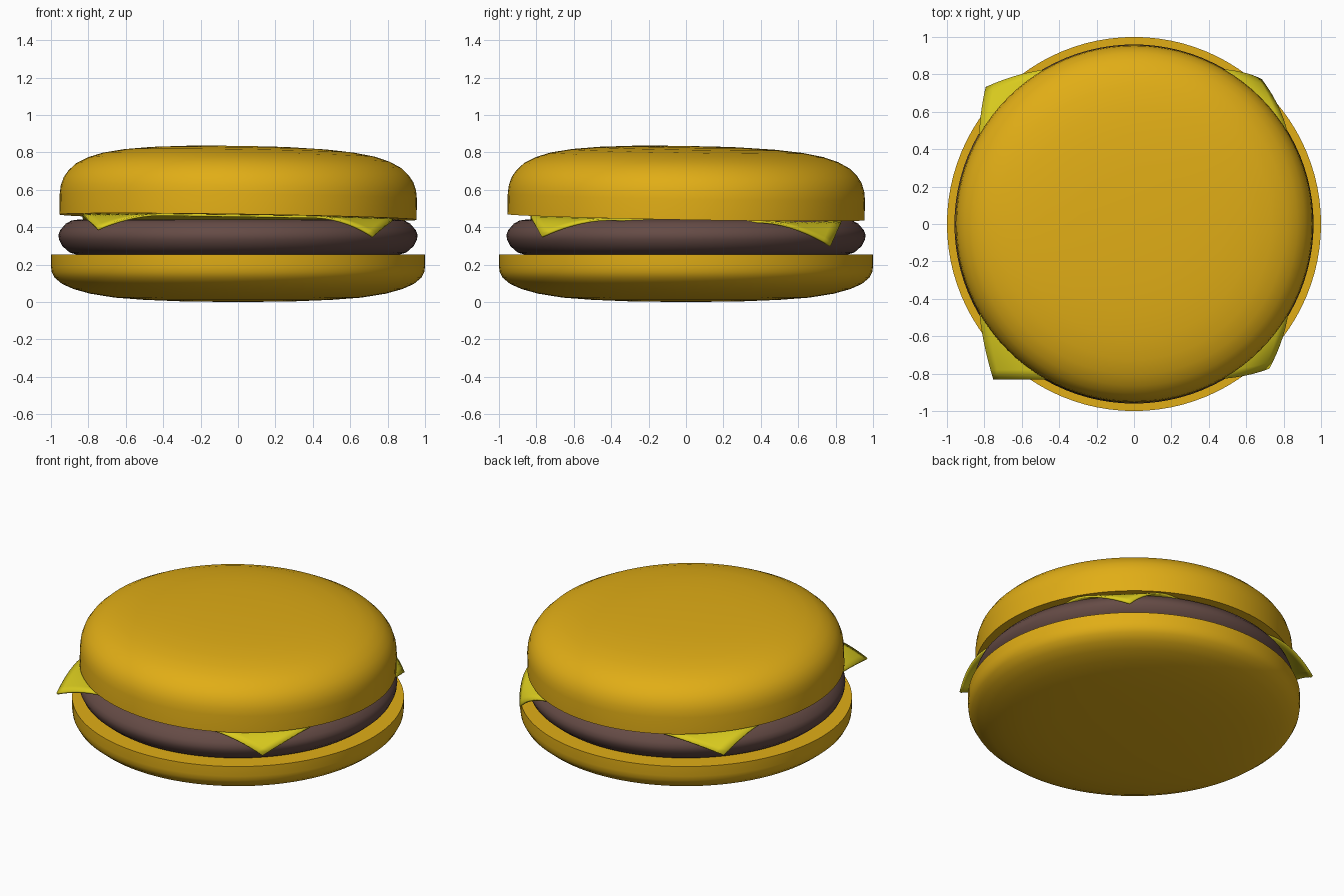
import bpy, bmesh, math
from mathutils import Matrix, Vector

if "Cube" in bpy.data.objects:
    bpy.data.objects.remove(bpy.data.objects["Cube"])


def material(name, rgb):
    mat = bpy.data.materials.new(name)
    mat.diffuse_color = (*rgb, 1)
    mat.use_nodes = True
    mat.node_tree.nodes["Principled BSDF"].inputs["Base Color"].default_value = mat.diffuse_color
    return mat


def finish(name, bm, mat, angle=40):
    bmesh.ops.recalc_face_normals(bm, faces=bm.faces)
    mesh = bpy.data.meshes.new(name)
    bm.to_mesh(mesh)
    bm.free()
    mesh.materials.append(mat)
    obj = bpy.data.objects.new(name, mesh)
    bpy.context.collection.objects.link(obj)
    bpy.ops.object.select_all(action='DESELECT')
    bpy.context.view_layer.objects.active = obj
    obj.select_set(True)
    bpy.ops.object.shade_smooth_by_angle(angle=math.radians(angle))
    return obj


def lathe(name, profile, mat, steps=96):
    bm = bmesh.new()
    verts = [bm.verts.new((r, 0, z)) for r, z in profile]
    edges = [bm.edges.new(p) for p in zip(verts, verts[1:])]
    bmesh.ops.spin(bm, geom=verts + edges, cent=(0, 0, 0), axis=(0, 0, 1),
                   angle=math.tau, steps=steps)
    bmesh.ops.remove_doubles(bm, verts=bm.verts, dist=1e-4)
    return finish(name, bm, mat)


bun_mat = material("bun", (0.75, 0.42, 0.008))
patty_mat = material("patty", (0.13, 0.07, 0.06))
cheese_mat = material("cheese", (0.70, 0.60, 0.013))

# Slight lean shared by the upper bun and the cheese
LEAN_X, LEAN_Y = -0.015, -0.017

# Lower bun: flat top, straight rim, rounded underside
lathe("bottom_bun", [(0, 0.0), (0.3, 0.004), (0.5, 0.012), (0.66, 0.024), (0.79, 0.045),
                     (0.88, 0.07), (0.94, 0.097), (0.98, 0.13), (0.996, 0.16),
                     (1.0, 0.19), (1.0, 0.255), (0, 0.255)], bun_mat)

# Patty: disc with bulging rim
lathe("patty", [(0, 0.25), (0.85, 0.25), (0.90, 0.265), (0.94, 0.30), (0.957, 0.335),
                (0.96, 0.36), (0.95, 0.385), (0.92, 0.42), (0.89, 0.436),
                (0.85, 0.442), (0, 0.442)], patty_mat)

# Upper bun: domed, flat underneath, leaning slightly
top = lathe("top_bun", [(0, 0), (0.955, 0), (0.955, 0.11), (0.95, 0.155), (0.935, 0.2),
                        (0.91, 0.237), (0.87, 0.275), (0.81, 0.307), (0.73, 0.333),
                        (0.62, 0.353), (0.48, 0.367), (0.3, 0.376), (0, 0.38)], bun_mat)
top.matrix_world = (Matrix.Translation((0, 0, 0.454))
                    @ Matrix.Rotation(LEAN_Y, 4, 'X') @ Matrix.Rotation(-LEAN_X, 4, 'Y'))

# Cheese: square slice whose four corners droop by different amounts
HALF, FOLD = 0.83, 0.88
tips = {(-1, -1): (-0.75, -0.83, -0.085), (1, -1): (0.72, -0.77, -0.10),
        (1, 1): (0.68, 0.77, -0.12), (-1, 1): (-0.79, 0.73, -0.09)}
bm = bmesh.new()
bmesh.ops.create_grid(bm, x_segments=32, y_segments=32, size=HALF)
for v in bm.verts:
    x, y = v.co.x, v.co.y
    sx, sy = (1 if x > 0 else -1), (1 if y > 0 else -1)
    reach = ((abs(x) + abs(y)) / math.sqrt(2) - FOLD) / (HALF * math.sqrt(2) - FOLD)
    v.co.z = 0.447 + LEAN_X * x + LEAN_Y * y
    if reach > 0:
        tip = Vector(tips[sx, sy])
        v.co += (tip - Vector((sx * HALF, sy * HALF, 0))) * reach ** 1.6
cheese = finish("cheese_slice", bm, cheese_mat)
thick = cheese.modifiers.new("thickness", 'SOLIDIFY')
thick.thickness = 0.012
thick.offset = 0
